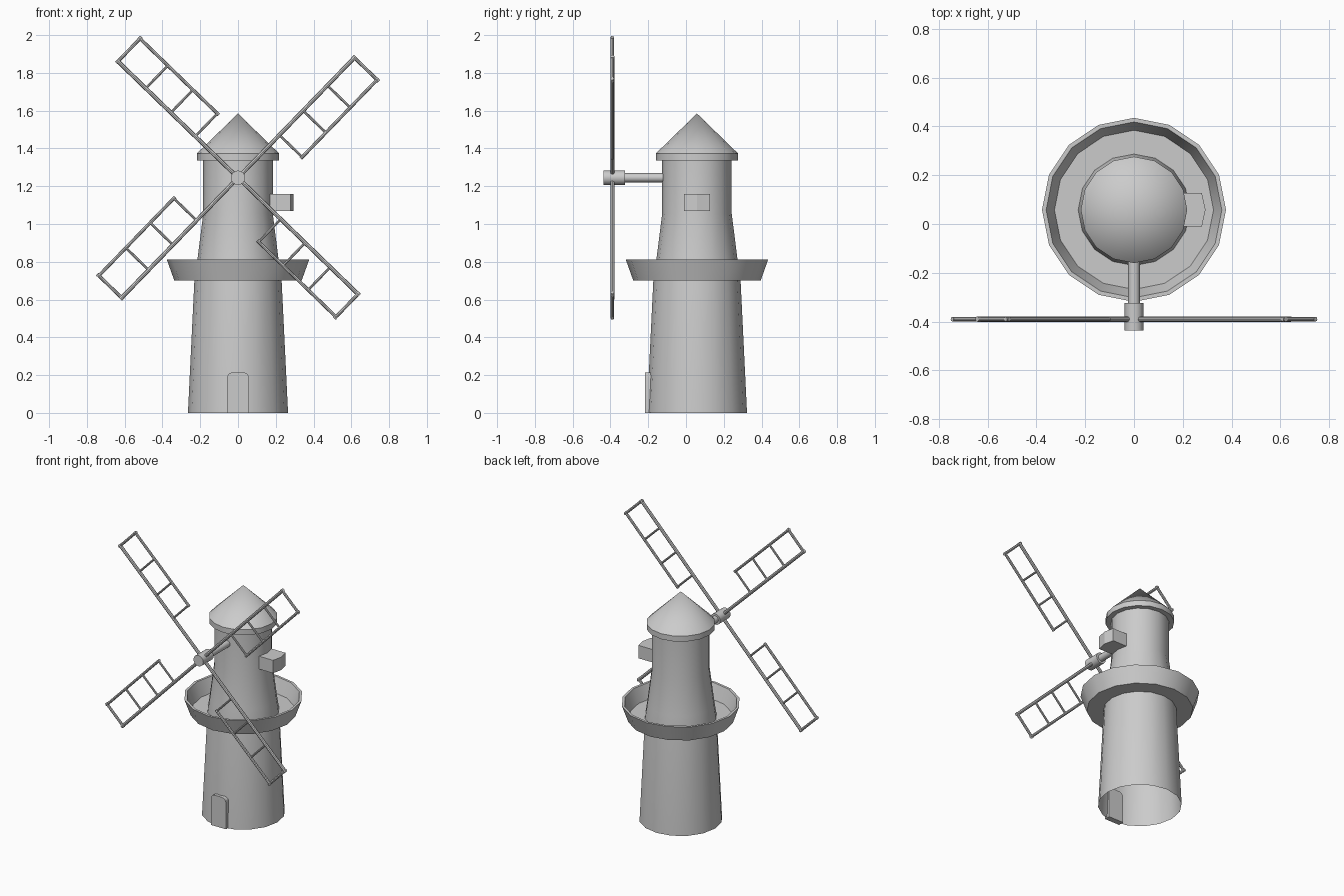
import bpy, bmesh, math
from mathutils import Vector

if "Cube" in bpy.data.objects:
    bpy.data.objects.remove(bpy.data.objects["Cube"])

CY = 0.058            # tower axis
HUB = Vector((0, -0.39, 1.245))


def finish(name, bm, angle=35):
    bmesh.ops.recalc_face_normals(bm, faces=bm.faces)
    me = bpy.data.meshes.new(name)
    bm.to_mesh(me)
    bm.free()
    ob = bpy.data.objects.new(name, me)
    bpy.context.collection.objects.link(ob)
    bpy.ops.object.select_all(action='DESELECT')
    ob.select_set(True)
    bpy.context.view_layer.objects.active = ob
    bpy.ops.object.shade_smooth_by_angle(angle=math.radians(angle))
    return ob


def lathe(name, profile, sides=16):
    """Revolve (radius, z) points round the tower axis."""
    bm = bmesh.new()
    vs = [bm.verts.new((r, CY, z)) for r, z in profile]
    es = [bm.edges.new(p) for p in zip(vs, vs[1:])]
    bmesh.ops.spin(bm, geom=vs + es, cent=(0, CY, 0), axis=(0, 0, 1),
                   angle=math.tau, steps=sides)
    bmesh.ops.remove_doubles(bm, verts=bm.verts, dist=1e-4)
    return finish(name, bm)


def add_rod(bm, a, b, r, sides=8):
    a, b = Vector(a), Vector(b)
    d = b - a
    m = d.to_track_quat('Z', 'Y').to_matrix().to_4x4()
    m.translation = (a + b) / 2
    bmesh.ops.create_cone(bm, cap_ends=True, segments=sides, radius1=r,
                          radius2=r, depth=d.length, matrix=m)


def rod(name, a, b, r, sides=8):
    bm = bmesh.new()
    add_rod(bm, a, b, r, sides)
    return finish(name, bm)


def prism(name, points, offset):
    bm = bmesh.new()
    f = bm.faces.new([bm.verts.new(p) for p in points])
    ext = bmesh.ops.extrude_face_region(bm, geom=[f], use_keep_orig=True)
    bmesh.ops.translate(bm, vec=offset, verts=[
        g for g in ext['geom'] if isinstance(g, bmesh.types.BMVert)])
    return finish(name, bm, 20)


# Hollow tapered tower, open at the bottom
lathe("tower", [(0.265, 0), (0.231, 0.70), (0.215, 0.81),
                (0.184, 1.055), (0.184, 1.34)])

# Conical cap with a rim
lathe("roof", [(0.18, 1.335), (0.218, 1.335), (0.218, 1.373), (0, 1.585)])

# Gallery: dished floor with flaring parapet
lathe("gallery", [(0.22, 0.70), (0.337, 0.70), (0.377, 0.812),
                  (0.36, 0.812), (0.326, 0.715), (0.22, 0.715)])

# Door with rounded top corners
pts = [(-0.058, 0), (0.058, 0)]
for cx, start in ((0.028, 0), (-0.028, 90)):
    for k in range(4):
        t = math.radians(start + 30 * k)
        pts.append((cx + 0.03 * math.cos(t), 0.185 + 0.03 * math.sin(t)))
prism("door", [(x, -0.216, z) for x, z in pts], (0, 0.04, 0))

# Side box with a slightly pointed outer face
prism("side_box", [(x, y, 1.07) for x, y in (
    (0.16, -0.011), (0.278, -0.011), (0.293, CY), (0.278, 0.127),
    (0.16, 0.127))], (0, 0, 0.09))

# Shaft and hub
rod("shaft", (0, -0.34, 1.245), (0, -0.1, 1.245), 0.024, 16)
rod("hub", (0, -0.437, 1.245), (0, -0.323, 1.245), 0.038, 16)

# Four lattice sails
for i in range(4):
    ang = math.radians(45.9 + 90 * i)
    u = Vector((math.cos(ang), 0, math.sin(ang)))
    w = Vector((math.sin(ang), 0, -math.cos(ang)))

    def at(s, t):
        return HUB + u * s + w * t

    bm = bmesh.new()
    add_rod(bm, at(0, 0), at(0.895, 0), 0.011)
    add_rod(bm, at(0.305, 0.168), at(0.895, 0.168), 0.009)
    for s in (0.315, 0.495, 0.68):
        add_rod(bm, at(s, 0), at(s, 0.172), 0.007)
    add_rod(bm, at(0.885, -0.012), at(0.885, 0.18), 0.009)
    finish(f"sail_{i + 1}", bm)
